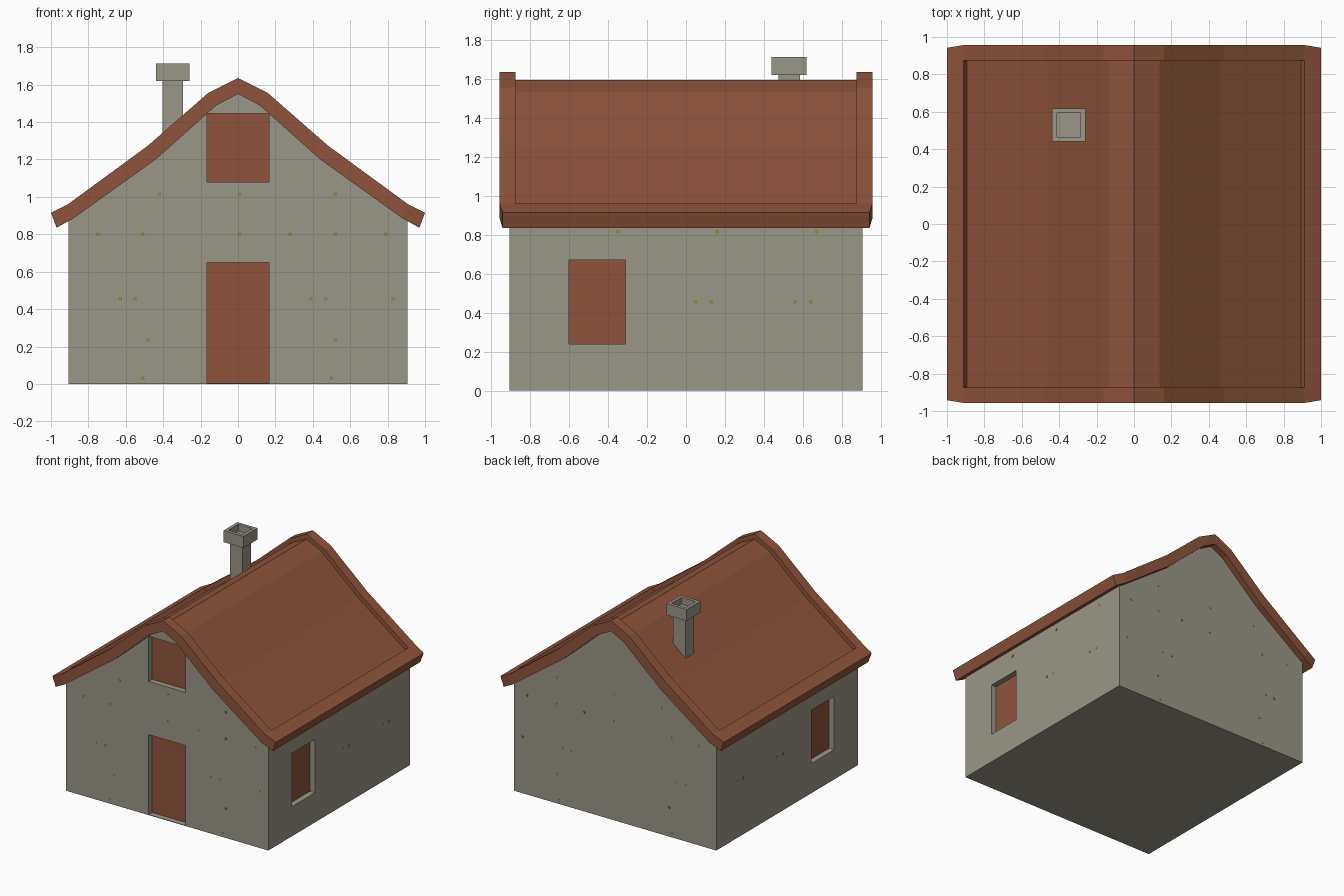
import bpy, bmesh
from mathutils import Vector

if "Cube" in bpy.data.objects:
    bpy.data.objects.remove(bpy.data.objects["Cube"])


def material(name, r, g, b):
    m = bpy.data.materials.new(name)
    lin = [((c / 255 + 0.055) / 1.055) ** 2.4 for c in (r, g, b)]
    m.diffuse_color = (*lin, 1)
    m.use_nodes = True
    m.node_tree.nodes["Principled BSDF"].inputs["Base Color"].default_value = m.diffuse_color
    return m


STONE = material("grey_plaster", 154, 150, 135)
CLAY = material("red_clay", 143, 84, 59)
MOSS = material("moss_green", 138, 136, 62)


def finish(bm, name, mat):
    bmesh.ops.recalc_face_normals(bm, faces=bm.faces)
    me = bpy.data.meshes.new(name)
    bm.to_mesh(me)
    bm.free()
    ob = bpy.data.objects.new(name, me)
    me.materials.append(mat)
    bpy.context.collection.objects.link(ob)
    return ob


def add_box(bm, lo, hi):
    lo, hi = Vector(lo), Vector(hi)
    verts = bmesh.ops.create_cube(bm, size=1)["verts"]
    for v in verts:
        v.co = Vector(((lo[i] + hi[i]) / 2 + v.co[i] * (hi[i] - lo[i]) for i in range(3)))
    return verts


def box(name, lo, hi, mat):
    bm = bmesh.new()
    add_box(bm, lo, hi)
    return finish(bm, name, mat)


def prism(name, pts, y, mat):
    """Closed x-z outline extruded from -y to y."""
    bm = bmesh.new()
    a = [bm.verts.new((x, -y, z)) for x, z in pts]
    b = [bm.verts.new((x, y, z)) for x, z in pts]
    bm.faces.new(a)
    bm.faces.new(b[::-1])
    for i in range(len(pts)):
        j = (i + 1) % len(pts)
        bm.faces.new((a[i], b[i], b[j], a[j]))
    return finish(bm, name, mat)


def mirrored(half):
    """Half outline starting at the ridge -> full line from left to right."""
    return [(-x, z) for x, z in half[:0:-1]] + half


def cut(ob, cutter):
    cutter.hide_render = True
    cutter.display_type = 'WIRE'
    m = ob.modifiers.new("cut", 'BOOLEAN')
    m.operation = 'DIFFERENCE'
    m.solver = 'EXACT'
    m.object = cutter


# Walls with curved gable
gable = mirrored([(0, 1.565), (0.115, 1.505), (0.44, 1.215), (0.885, 0.90), (0.905, 0.885)])
walls = prism("walls", [(-0.905, 0)] + gable + [(0.905, 0)], 0.905, STONE)

# Recessed door, loft window and side windows
W, D = 0.905, 0.045
for name, lo, hi in (("door", (-0.165, 0.004), (0.165, 0.65)),
                     ("loft_window", (-0.165, 1.08), (0.165, 1.445))):
    cut(walls, box(name + "_cutter", (lo[0], -1.1, lo[1]), (hi[0], -W + D + 0.004, hi[1]), STONE))
    box(name, (lo[0], -W + D, lo[1]), (hi[0], -W + D + 0.008, hi[1]), CLAY)
for side, s in (("right", 1), ("left", -1)):
    def spot(a, b):
        xs = sorted((s * a, s * b))
        return (xs[0], -0.60, 0.24), (xs[1], -0.31, 0.67)
    cut(walls, box(side + "_window_cutter", *spot(W - D - 0.004, 1.1), STONE))
    box(side + "_window", *spot(W - D - 0.008, W - D), CLAY)

# Roof slab: paired upper and lower lines
top = mirrored([(0, 1.635), (0.16, 1.555), (0.48, 1.275), (0.91, 0.96), (1.0, 0.915)])
low = mirrored([(0, 1.55), (0.115, 1.49), (0.44, 1.20), (0.88, 0.885), (0.97, 0.835)])
bm = bmesh.new()
rings = []
for (tx, tz), (lx, lz) in zip(top, low):
    y = 0.942 if abs(tx) > 0.95 else 0.957     # ends taper at the eaves
    rings.append([bm.verts.new(c) for c in ((tx, -y, tz), (tx, y, tz), (lx, y, lz), (lx, -y, lz))])
for a, b in zip(rings, rings[1:]):
    for i in range(4):
        j = (i + 1) % 4
        bm.faces.new((a[i], a[j], b[j], b[i]))
bm.faces.new(rings[0])
bm.faces.new(rings[-1][::-1])
roof = finish(bm, "roof", CLAY)

# Sunken field inside the raised roof border
field = mirrored([(0, 1.595), (0.135, 1.53), (0.46, 1.245), (0.893, 0.93), (0.912, 0.962)])
cut(roof, prism("roof_field_cutter", [(-0.912, 1.9)] + field + [(0.912, 1.9)], 0.875, CLAY))

# Chimney shaft and hollow cap
box("chimney_shaft", (-0.403, 0.475, 1.22), (-0.293, 0.585, 1.64), STONE)
bm = bmesh.new()
add_box(bm, (-0.438, 0.44, 1.62), (-0.26, 0.618, 1.713))
bm.normal_update()
lid = max(bm.faces, key=lambda f: f.calc_center_median().z)
bmesh.ops.inset_individual(bm, faces=[lid], thickness=0.036)
hole = bmesh.ops.extrude_discrete_faces(bm, faces=[lid])["faces"][0]
bmesh.ops.translate(bm, verts=hole.verts, vec=(0, 0, -0.055))
finish(bm, "chimney_cap", STONE)

# Tiny moss flecks on the walls, in rows: height -> positions along the wall
bm = bmesh.new()
front = {0.455: (-0.63, -0.55, 0.39, 0.47, 0.83), 0.80: (-0.75, -0.51, 0.01, 0.28, 0.52, 0.79),
         1.015: (-0.42, 0.01, 0.52), 0.235: (-0.48, 0.52), 0.03: (-0.51, 0.5)}
sides = {0.455: (0.05, 0.13, 0.56, 0.64), 0.815: (-0.35, 0.16, 0.67)}
r, t = 0.009, 0.002
for z, row in front.items():
    for x in row:
        for s in (-1, 1):
            add_box(bm, (x - r, s * W - t, z - r), (x + r, s * W + t, z + r))
for z, row in sides.items():
    for y in row:
        for s in (-1, 1):
            add_box(bm, (s * W - t, y - r, z - r), (s * W + t, y + r, z + r))
finish(bm, "moss_flecks", MOSS)
